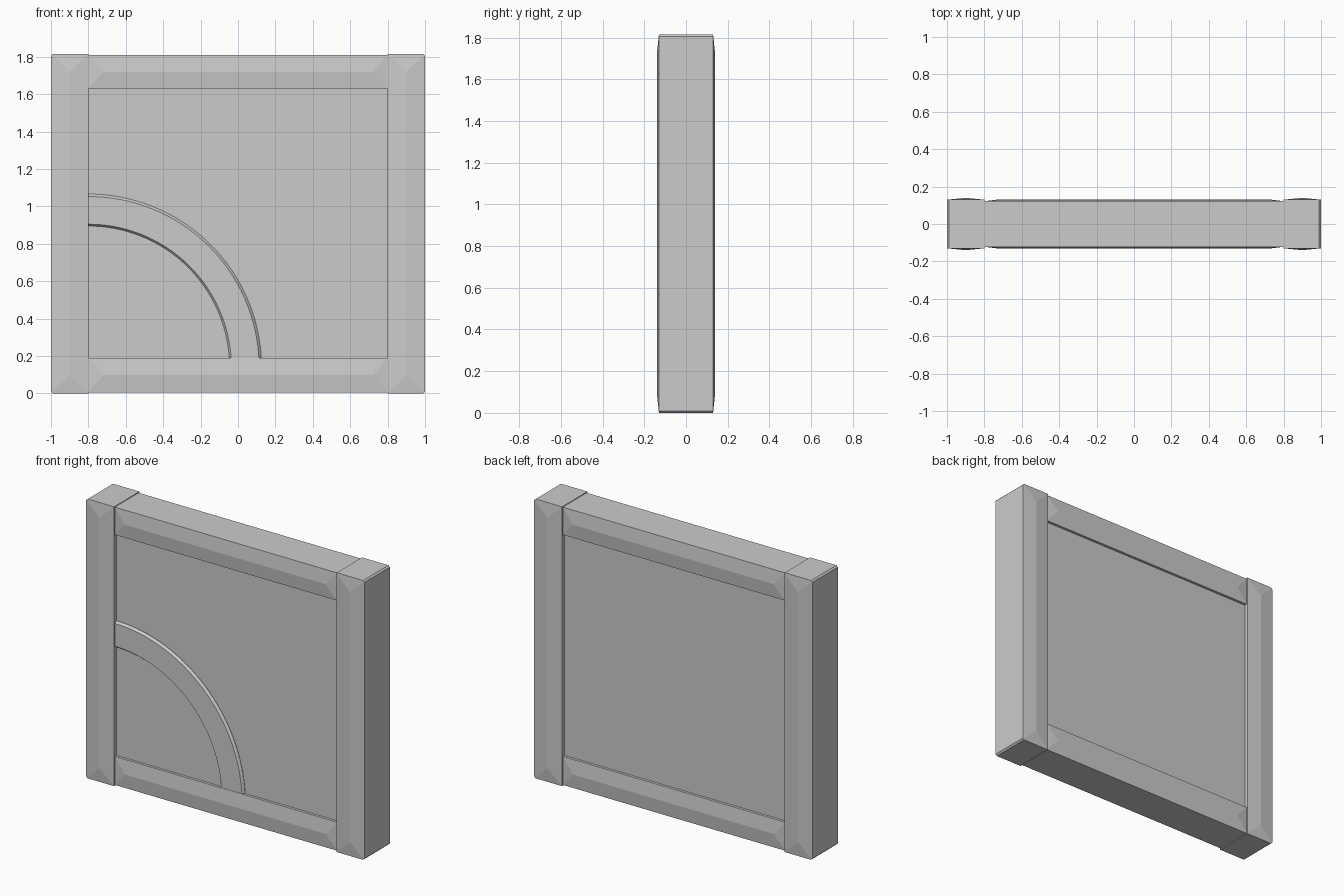
import bpy, bmesh, math

if "Cube" in bpy.data.objects:
    bpy.data.objects.remove(bpy.data.objects["Cube"])

H = 1.815  # overall height


def finish(bm, name):
    bmesh.ops.recalc_face_normals(bm, faces=bm.faces[:])
    me = bpy.data.meshes.new(name)
    bm.to_mesh(me)
    bm.free()
    ob = bpy.data.objects.new(name, me)
    bpy.context.collection.objects.link(ob)
    return ob


def timber(name, x0, x1, z0, z1, edge, ridge, hip, outer=0):
    """Beam whose front and back faces rise to a shallow hipped ridge."""
    bm = bmesh.new()
    cx, cz = (x0 + x1) / 2, (z0 + z1) / 2
    upright = z1 - z0 > x1 - x0
    rings = []
    for s in (-1, 1):
        a, b, c, d = [bm.verts.new((x, s * edge, z)) for x, z in
                      ((x0, z0), (x1, z0), (x1, z1), (x0, z1))]
        if upright:
            p = bm.verts.new((cx, s * ridge, z0 + hip))
            q = bm.verts.new((cx, s * ridge, z1 - hip))
            faces = [(a, b, p), (b, c, q, p), (c, d, q), (d, a, p, q)]
        else:
            p = bm.verts.new((x0 + hip, s * ridge, cz))
            q = bm.verts.new((x1 - hip, s * ridge, cz))
            faces = [(a, b, q, p), (b, c, q), (c, d, p, q), (d, a, p)]
        for f in faces:
            bm.faces.new(f)
        rings.append((a, b, c, d))
    f, k = rings
    for i in range(4):
        j = (i + 1) % 4
        bm.faces.new((f[i], f[j], k[j], k[i]))
    # chamfer the outer corners of posts
    if outer:
        ids = (1, 2) if outer > 0 else (0, 3)
        edges = [bm.edges.get((f[i], k[i])) for i in ids]
        bmesh.ops.bevel(bm, geom=edges, offset=0.01, offset_type='OFFSET',
                        segments=1, affect='EDGES')
    return finish(bm, name)


# Side posts
timber("left_post", -1, -0.8, 0, H, 0.13, 0.14, 0.095, -1)
timber("right_post", 0.8, 1, 0, H, 0.13, 0.14, 0.095, 1)

# Sill and top rail
timber("bottom_rail", -0.8, 0.8, 0.005, 0.19, 0.122, 0.132, 0.08)
timber("top_rail", -0.8, 0.8, 1.63, H - 0.005, 0.122, 0.132, 0.08)

# Recessed infill panel
bm = bmesh.new()
bmesh.ops.create_cube(bm, size=1)
for v in bm.verts:
    v.co.x *= 1.62
    v.co.y *= 0.21
    v.co.z = v.co.z * 1.46 + 0.91
finish(bm, "infill_panel")

# Quarter-circle brace on the front, chamfered along both edges
bm = bmesh.new()
section = [(0.755, -0.10), (0.755, -0.107), (0.765, -0.12),
           (0.913, -0.12), (0.926, -0.107), (0.926, -0.10)]
N = 32
a0 = math.radians(2)
rows = []
for i in range(N + 1):
    a = a0 + (math.pi / 2 - a0) * i / N
    rows.append([bm.verts.new((-0.8 + r * math.cos(a), y, 0.14 + r * math.sin(a)))
                 for r, y in section])
n = len(section)
for r0, r1 in zip(rows, rows[1:]):
    for j in range(n):
        k = (j + 1) % n
        bm.faces.new((r0[j], r0[k], r1[k], r1[j]))
bm.faces.new(rows[0])
bm.faces.new(rows[-1])
finish(bm, "curved_brace")
